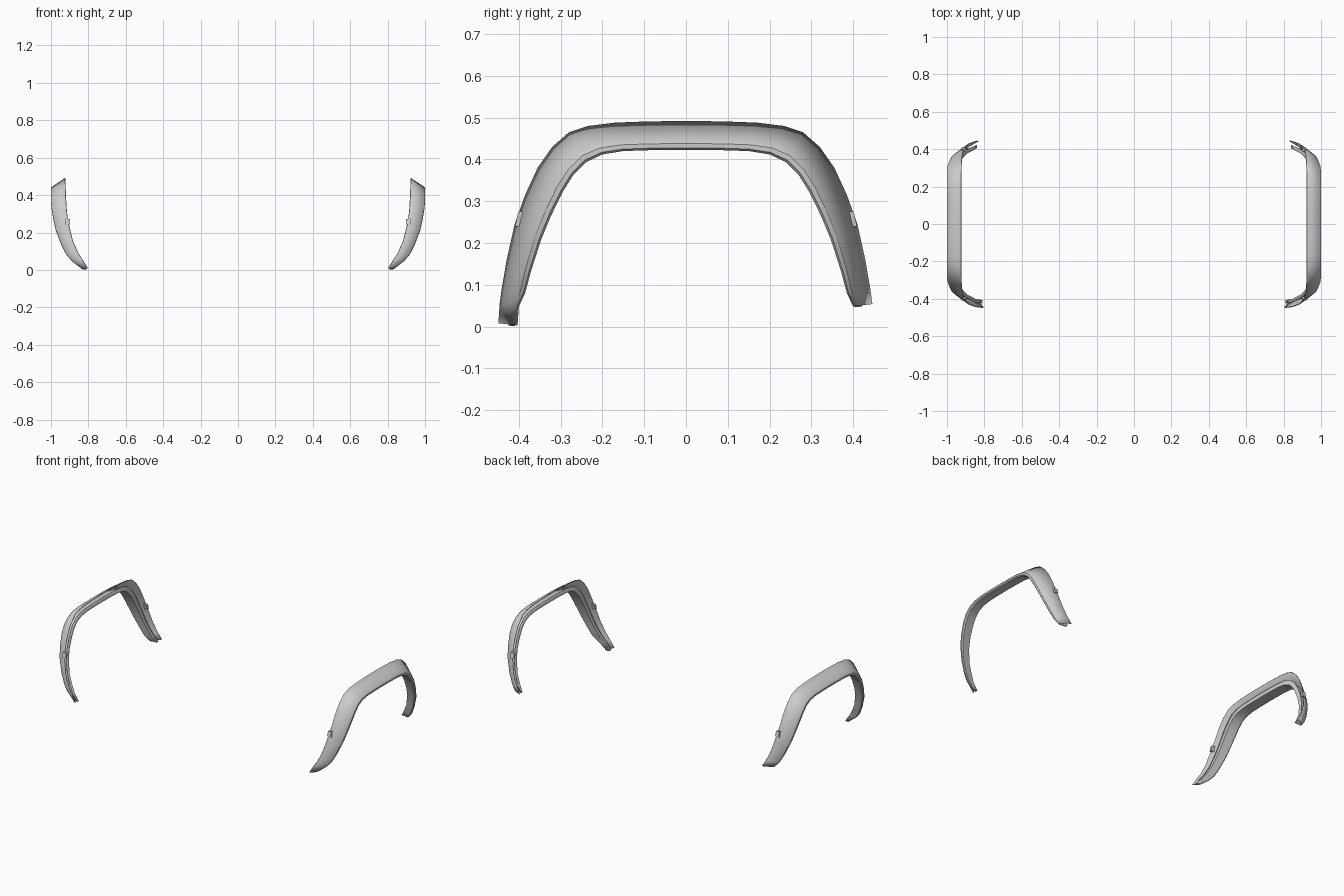
import bpy, bmesh, math
from mathutils import Vector

if "Cube" in bpy.data.objects:
    bpy.data.objects.remove(bpy.data.objects["Cube"])

# Half arch stations: body edge (x, y, z) and wheel-opening lip (x, y, z)
HALF = [
    ((.925, .09, .491), (1.0, .09, .422)),
    ((.925, .17, .488), (1.0, .15, .420)),
    ((.925, .235, .480), (1.0, .20, .412)),
    ((.925, .28, .465), (1.0, .24, .393)),
    ((.924, .32, .430), (1.0, .27, .362)),
    ((.922, .355, .380), (.997, .295, .322)),
    ((.918, .385, .315), (.987, .323, .265)),
    ((.908, .410, .245), (.974, .347, .207)),
    ((.885, .430, .155), (.945, .371, .132)),
    ((.857, .441, .090), (.918, .385, .080)),
    ((.834, .446, .054), (.890, .400, .048)),
]
FRONT_TIP = ((.806, .449, .008), (.832, .403, .003))

def flip(s):
    return tuple((x, -y, z) for x, y, z in s)

stations = [flip(s) for s in reversed(HALF + [FRONT_TIP])]
stations += [((.925, 0, .492), (1.0, 0, .423))] + HALF

def section(a, d):
    """Skin, rounded lip, return flange and mounting flange at one station."""
    a, d = Vector(a), Vector(d)
    def at(t, x):
        p = a.lerp(d, t)
        return Vector((x, p.y, p.z))
    w = d.x - a.x
    return [a, at(.68, d.x - .08 * w), at(.78, d.x), at(.93, d.x),
            at(1, d.x - .1 * w), at(.9, a.x + .12 * w), at(.55, a.x + .1 * w)]

def finish(name, bm, thickness=0):
    me = bpy.data.meshes.new(name)
    bm.to_mesh(me)
    bm.free()
    ob = bpy.data.objects.new(name, me)
    bpy.context.collection.objects.link(ob)
    bpy.ops.object.select_all(action='DESELECT')
    ob.select_set(True)
    bpy.context.view_layer.objects.active = ob
    bpy.ops.object.shade_smooth_by_angle(angle=math.radians(30))
    if thickness:
        s = ob.modifiers.new("Thickness", 'SOLIDIFY')
        s.thickness = thickness
        s.offset = -1
    m = ob.modifiers.new("Other side", 'MIRROR')
    m.use_mirror_merge = False
    return ob

# Arch flares
bm = bmesh.new()
rows = [[bm.verts.new(p) for p in section(*s)] for s in stations]
for r, q in zip(rows, rows[1:]):
    for j in range(len(r) - 1):
        bm.faces.new((r[j], r[j + 1], q[j + 1], q[j]))
finish("wheel_arch_flare", bm, .005)

# Small mounting tabs on the body side of each leg
for name, sy in (("front_mounting_tab", -1), ("rear_mounting_tab", 1)):
    bm = bmesh.new()
    bmesh.ops.create_cube(bm, size=1)
    for v in bm.verts:
        v.co = Vector((.911 + v.co.x * .024, sy * (.398 + v.co.y * .014 - v.co.z * .008),
                       .258 + v.co.z * (.036 if v.co.x > 0 else .028)))
    bmesh.ops.recalc_face_normals(bm, faces=bm.faces)
    finish(name, bm)
